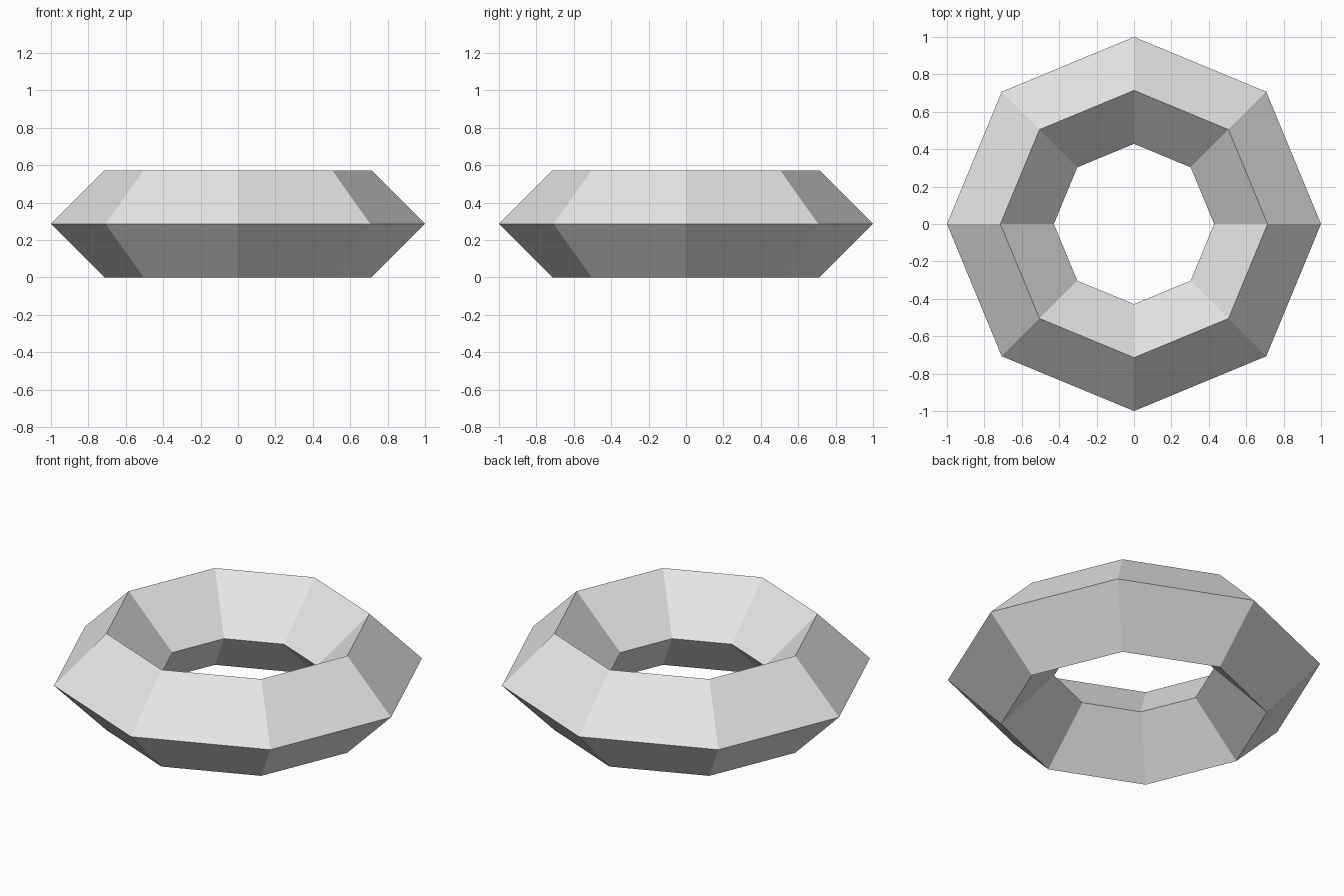
import bpy

# Remove the default cube
cube = bpy.data.objects.get("Cube")
if cube:
    bpy.data.objects.remove(cube, do_unlink=True)

SCALE = 1 / 1.4          # tube radius is 0.4 of the ring radius
RING_RADIUS = SCALE
TUBE_RADIUS = 0.4 * SCALE

# Plain light grey
grey = bpy.data.materials.new("light_grey")
grey.use_nodes = True
colour = (0.8, 0.8, 0.8, 1)
grey.diffuse_color = colour
for node in grey.node_tree.nodes:
    if node.type == "BSDF_PRINCIPLED":
        node.inputs["Base Color"].default_value = colour

# Eight-sided ring with a diamond cross-section
bpy.ops.mesh.primitive_torus_add(
    major_segments=8, minor_segments=4,
    major_radius=RING_RADIUS, minor_radius=TUBE_RADIUS,
    location=(0, 0, TUBE_RADIUS))
ring = bpy.context.object
ring.name = "faceted_ring"
ring.data.name = "faceted_ring"
ring.data.materials.append(grey)
bpy.ops.object.shade_flat()
